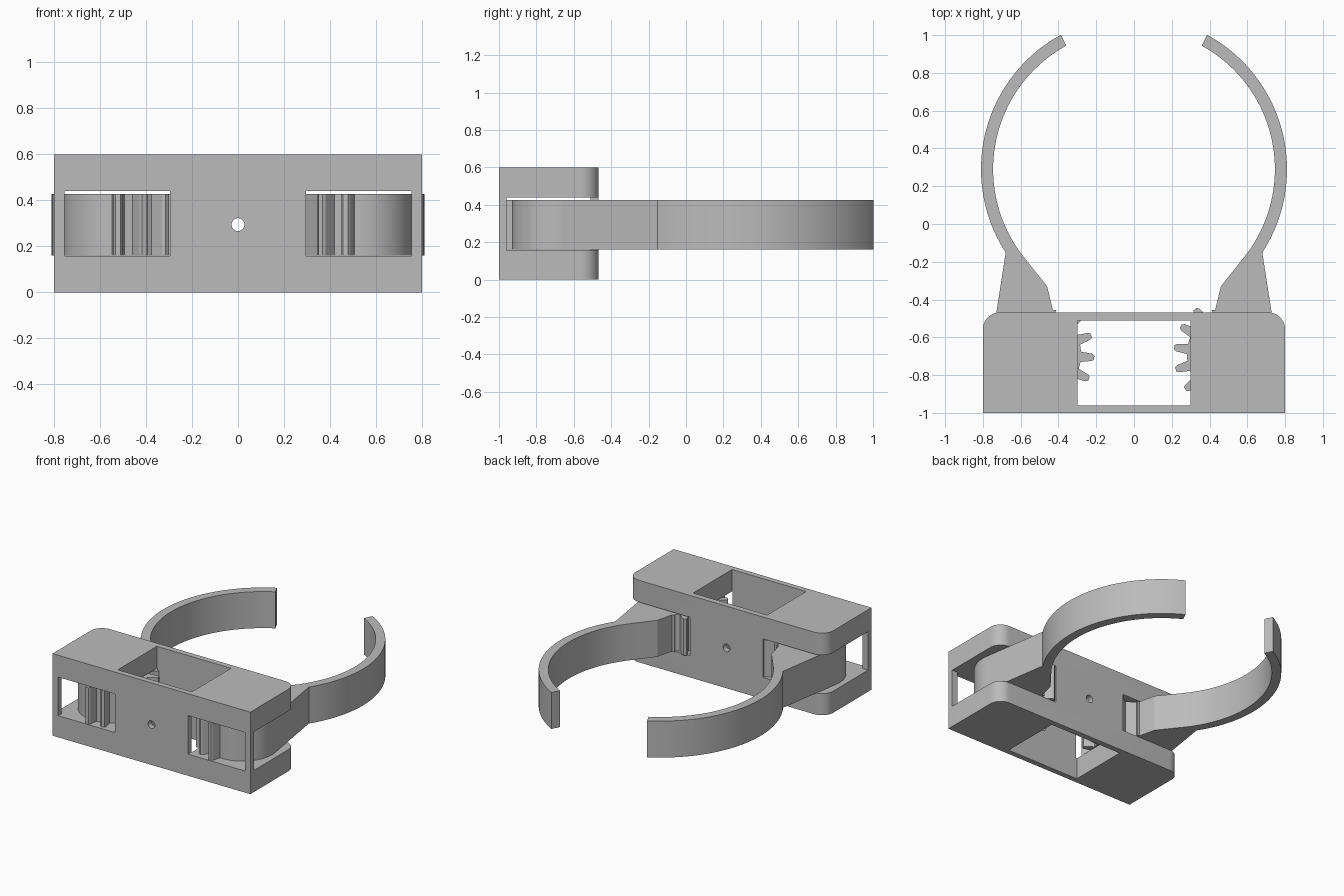
import bpy, bmesh
from math import sin, cos, radians, pi
from mathutils import Matrix

cube = bpy.data.objects.get("Cube")
if cube:
    bpy.data.objects.remove(cube, do_unlink=True)

grey = bpy.data.materials.new("light grey plastic")
grey.use_nodes = True
colour = (0.5, 0.5, 0.5, 1)
grey.diffuse_color = colour
grey.node_tree.nodes["Principled BSDF"].inputs["Base Color"].default_value = colour


def polar(cx, cy, r, deg):
    return (cx + r * cos(radians(deg)), cy + r * sin(radians(deg)))


def arc(cx, cy, r, start, end, steps):
    return [polar(cx, cy, r, start + (end - start) * i / steps) for i in range(steps + 1)]


def prism(name, outline, z0, z1):
    """Extrude a flat outline from z0 up to z1."""
    bm = bmesh.new()
    face = bm.faces.new([bm.verts.new((x, y, z0)) for x, y in outline])
    top = bmesh.ops.extrude_face_region(bm, geom=[face])["geom"]
    bmesh.ops.translate(bm, vec=(0, 0, z1 - z0),
                        verts=[v for v in top if isinstance(v, bmesh.types.BMVert)])
    bmesh.ops.recalc_face_normals(bm, faces=bm.faces[:])
    mesh = bpy.data.meshes.new(name)
    bm.to_mesh(mesh)
    bm.free()
    mesh.materials.append(grey)
    obj = bpy.data.objects.new(name, mesh)
    bpy.context.collection.objects.link(obj)
    return obj


def activate(obj):
    bpy.ops.object.select_all(action='DESELECT')
    obj.select_set(True)
    bpy.context.view_layer.objects.active = obj


def cut(target, cutter):
    activate(target)
    mod = target.modifiers.new("cut", 'BOOLEAN')
    mod.operation = 'DIFFERENCE'
    mod.solver = 'EXACT'
    mod.object = cutter
    bpy.ops.object.modifier_apply(modifier=mod.name)
    bpy.data.objects.remove(cutter, do_unlink=True)


def mirrored(points, side):
    return [(side * x, y) for x, y in points]


# Housing block with rounded back corners
R, BACK = 0.09, -0.468
outline = [(-0.8, -1), (0.8, -1)]
outline += arc(0.8 - R, BACK - R, R, 0, 90, 10)
outline += arc(R - 0.8, BACK - R, R, 90, 180, 10)
housing = prism("housing", outline, 0, 0.6)

# Central well
cut(housing, prism("well_cutter",
                   [(-0.3, -0.96), (0.3, -0.96), (0.3, -0.51), (-0.3, -0.51)], -0.1, 0.7))

# Side cavities with front windows, leaving a thin corner post
cavity = [(0.295, -1.1), (0.755, -1.1), (0.755, -0.96), (0.9, -0.96), (0.9, -0.4), (0.295, -0.4)]
for side in (1, -1):
    cut(housing, prism("cavity_cutter", mirrored(cavity, side), 0.158, 0.44))

# Drive shaft hole through front and back walls
shaft = prism("shaft_cutter", arc(0, 0, 0.028, 0, 345, 23), -0.3, 1.2)
shaft.data.transform(Matrix.Translation((0, 0, 0.295)) @ Matrix.Rotation(pi / 2, 4, 'X'))
cut(housing, shaft)

# Gripper arms: curved finger, wedge and toothed gear in one outline
GX, GY, ROOT, TIP, PITCH = 0.52, -0.69, 0.24, 0.31, 21.8


def arm_outline(first_tooth):
    pts = arc(0, 0.29, 0.81, -33, 61.5, 40)
    pts += arc(0, 0.29, 0.746, 61.3, -38, 40)
    pts += [(0.46, -0.33), (0.43, -0.455), (0.41, -0.455)]
    pts += [polar(GX, GY, ROOT, 115)]
    for i in range(7):
        a = first_tooth + i * PITCH
        pts += [polar(GX, GY, ROOT, a - 6.5), polar(GX, GY, TIP - 0.012, a - 3.7),
                polar(GX, GY, TIP, a - 2), polar(GX, GY, TIP, a + 2),
                polar(GX, GY, TIP - 0.012, a + 3.7), polar(GX, GY, ROOT, a + 6.5)]
    pts += arc(GX, GY, ROOT, a + 10, 368, 20)
    return pts


left_arm = prism("left_arm", arm_outline(129.5), 0.16, 0.427)
right_arm = prism("right_arm", mirrored(arm_outline(139.5), -1), 0.16, 0.427)

for part in (housing, left_arm, right_arm):
    activate(part)
    bpy.ops.object.shade_smooth_by_angle(angle=radians(25))
